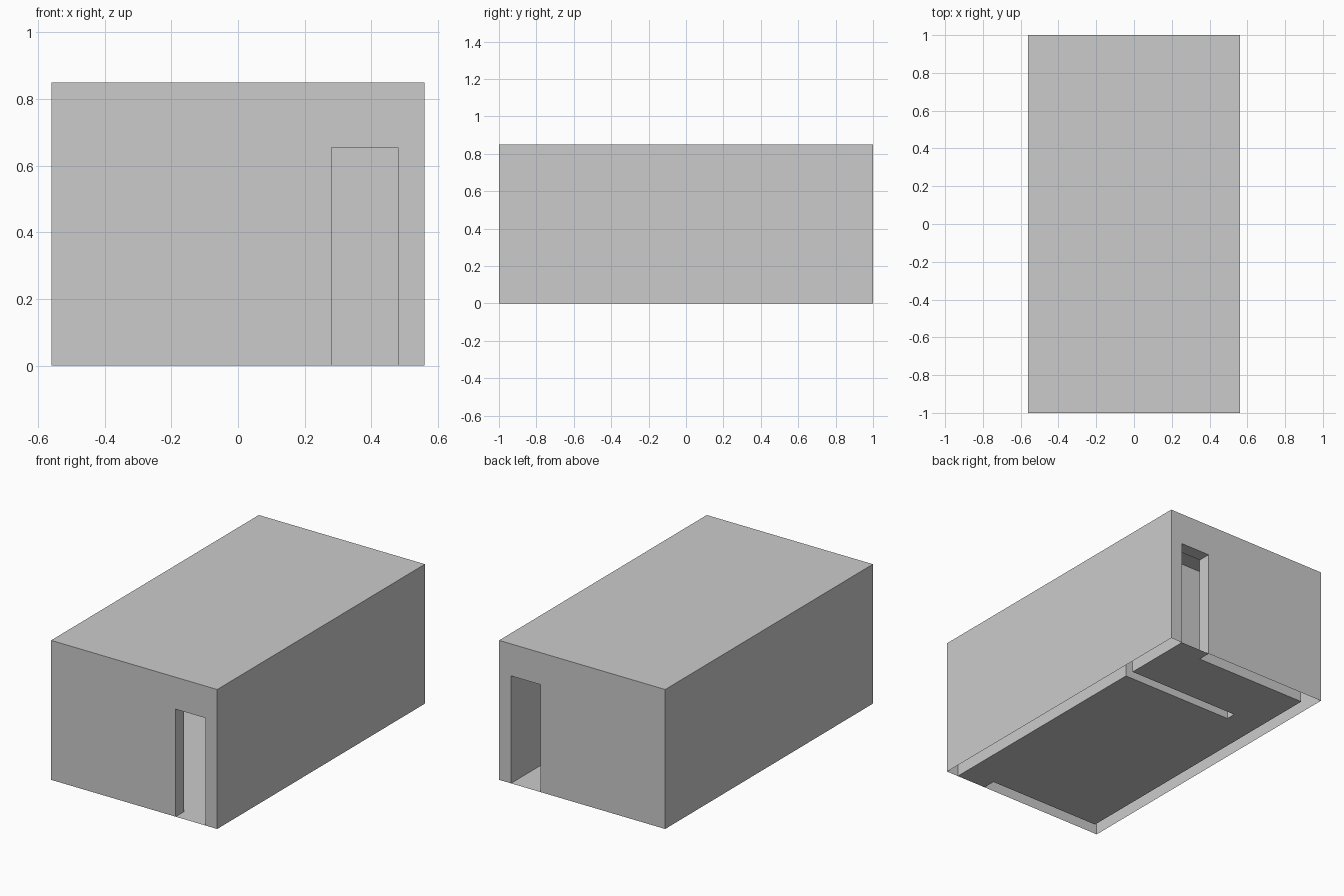
import bpy, bmesh
from math import radians

if "Cube" in bpy.data.objects:
    bpy.data.objects.remove(bpy.data.objects["Cube"])

X, Y, H = 0.56, 1.0, 0.85          # outer half sizes and height
T = 0.08                           # outer wall thickness
XI, YI = X - T, Y - T              # inner half sizes
D, DH = 0.28, 0.655                # doorway inner edge and height
P0, P1 = 0.50, 0.56                # partition front and back


def finish(bm, name):
    bmesh.ops.remove_doubles(bm, verts=bm.verts, dist=1e-4)
    bmesh.ops.dissolve_limit(bm, angle_limit=radians(1), verts=bm.verts, edges=bm.edges)
    me = bpy.data.meshes.new(name)
    bm.to_mesh(me)
    bm.free()
    bpy.context.collection.objects.link(bpy.data.objects.new(name, me))


def extrude_loop(bm, pts, z0, z1):
    """Vertical faces along a closed plan outline."""
    for (ax, ay), (bx, by) in zip(pts, pts[1:] + pts[:1]):
        bm.faces.new([bm.verts.new(c) for c in
                      ((ax, ay, z0), (bx, by, z0), (bx, by, z1), (ax, ay, z1))])


def flat(bm, x0, x1, y0, y1, z, down=False):
    pts = [(x0, y0, z), (x1, y0, z), (x1, y1, z), (x0, y1, z)]
    bm.faces.new([bm.verts.new(c) for c in (pts[::-1] if down else pts)])


# walls: hollow, open underneath
bm = bmesh.new()
# left C-shaped wall below the lintels
extrude_loop(bm, [(D, -YI), (-XI, -YI), (-XI, P0), (-XI, P1), (-XI, YI), (D, YI), (D, Y),
                  (-X, Y), (-X, -Y), (D, -Y)], 0, DH)
# right wall and partition below the lintels
extrude_loop(bm, [(X, -Y), (X, Y), (XI, Y), (XI, YI), (XI, P1), (-D, P1),
                  (-D, P0), (XI, P0), (XI, -YI), (XI, -Y)], 0, DH)
# outer shell and two rooms above the lintels
extrude_loop(bm, [(-X, -Y), (D, -Y), (XI, -Y), (X, -Y), (X, Y), (XI, Y), (D, Y), (-X, Y)], DH, H)
extrude_loop(bm, [(-XI, -YI), (-XI, P0), (-D, P0), (XI, P0), (XI, -YI), (D, -YI)], DH, H)
extrude_loop(bm, [(-XI, P1), (-XI, YI), (D, YI), (XI, YI), (XI, P1), (-D, P1)], DH, H)
# undersides of the three lintels
for x0, x1, y0, y1 in ((D, XI, -Y, -YI), (D, XI, YI, Y), (-XI, -D, P0, P1)):
    flat(bm, x0, x1, y0, y1, DH, down=True)
finish(bm, "walls")

# floor: two rooms joined by the doorway thresholds
bm = bmesh.new()
xs = [-XI, -D, D, XI]
for i in range(3):
    flat(bm, xs[i], xs[i + 1], -YI, P0, 0)
    flat(bm, xs[i], xs[i + 1], P1, YI, 0)
flat(bm, -XI, -D, P0, P1, 0)
flat(bm, D, XI, -Y, -YI, 0)
flat(bm, D, XI, YI, Y, 0)
finish(bm, "floor")

# roof
bm = bmesh.new()
flat(bm, -X, X, -Y, Y, H)
finish(bm, "roof")
